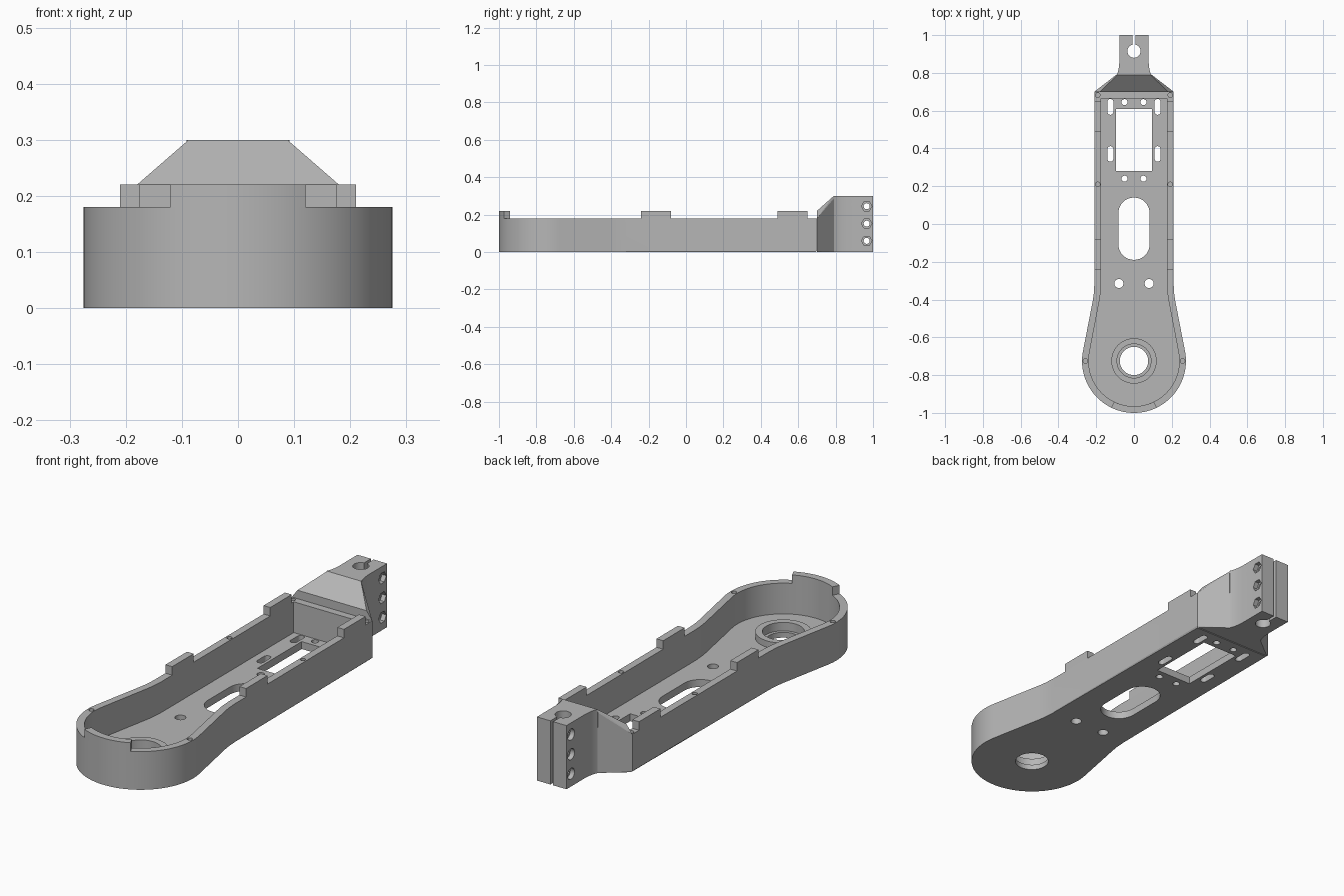
import bpy, bmesh
from math import sin, cos, pi, radians

if "Cube" in bpy.data.objects:
    bpy.data.objects.remove(bpy.data.objects["Cube"], do_unlink=True)

grey = bpy.data.materials.new("plain grey")
grey.use_nodes = True
grey.diffuse_color = (0.47, 0.47, 0.47, 1)
grey.node_tree.nodes["Principled BSDF"].inputs["Base Color"].default_value = grey.diffuse_color

PIVOT = -0.725      # centre of the round end
RIM, FLOOR, TAB = 0.18, 0.035, 0.22


def make(name, bm):
    bmesh.ops.recalc_face_normals(bm, faces=bm.faces)
    mesh = bpy.data.meshes.new(name)
    bm.to_mesh(mesh)
    bm.free()
    mesh.materials.append(grey)
    obj = bpy.data.objects.new(name, mesh)
    bpy.context.collection.objects.link(obj)
    return obj


def prism(bm, outline, low, high, axis="z"):
    """Extrude a flat outline; axis x takes (y, z) points."""
    def place(p, h):
        return (h, *p) if axis == "x" else (*p, h)
    bottom = [bm.verts.new(place(p, low)) for p in outline]
    top = [bm.verts.new(place(p, high)) for p in outline]
    base = bm.faces.new(bottom)
    bm.faces.new(top)
    n = len(outline)
    for i in range(n):
        j = (i + 1) % n
        bm.faces.new((bottom[i], bottom[j], top[j], top[i]))
    return base


def arc(cx, cy, r, start, end, steps):
    return [(cx + r * cos(radians(start + (end - start) * i / steps)),
             cy + r * sin(radians(start + (end - start) * i / steps))) for i in range(steps + 1)]


def circle(cx, cy, r, n=32):
    return arc(cx, cy, r, 0, 360 - 360 / n, n - 1)


def rect(x0, x1, y0, y1):
    return [(x0, y0), (x1, y0), (x1, y1), (x0, y1)]


def slot(cx, y0, y1, r):
    return arc(cx, y1 - r, r, 0, 180, 16) + arc(cx, y0 + r, r, 180, 360, 16)


def tray_outline(inset):
    """Round end blending into a straight arm."""
    blend = [(0.218, -0.405), (0.213, -0.37), (0.21, -0.32)]
    right = [(x - inset, y) for x, y in blend] + [(0.21 - inset, 0.7 - inset)]
    left = [(-x, y) for x, y in reversed(right)]
    return right + left + arc(0, PIVOT, 0.275 - inset, 169, 371, 64)


def cut(obj, bm):
    cutter = make("cutter", bm)
    cutter.hide_render = True
    mod = obj.modifiers.new("cut", "BOOLEAN")
    mod.operation, mod.solver, mod.object = "DIFFERENCE", "EXACT", cutter
    bpy.context.view_layer.objects.active = obj
    bpy.ops.object.modifier_apply(modifier=mod.name)
    bpy.data.objects.remove(cutter, do_unlink=True)


def smooth(obj):
    bpy.ops.object.select_all(action="DESELECT")
    obj.select_set(True)
    bpy.context.view_layer.objects.active = obj
    bpy.ops.object.shade_smooth_by_angle(angle=radians(25))


# Tray shell with a chamfered lower edge
bm = bmesh.new()
base = prism(bm, tray_outline(0), 0, RIM)
bmesh.ops.bevel(bm, geom=list(base.edges), offset=0.006, segments=1, affect="EDGES")
tray = make("tray", bm)

# Cavity
bm = bmesh.new()
prism(bm, tray_outline(0.035), FLOOR, RIM + 0.1)
cut(tray, bm)

# Floor openings and screw holes in the rim
bm = bmesh.new()
openings = [rect(-0.095, 0.095, 0.28, 0.61), slot(0, -0.19, 0.14, 0.083), circle(0, PIVOT, 0.09, 48)]
for s in (-1, 1):
    openings += [slot(s * 0.125, 0.578, 0.662, 0.016), slot(s * 0.125, 0.33, 0.412, 0.016),
                 circle(s * 0.05, 0.645, 0.016), circle(s * 0.05, 0.24, 0.016),
                 circle(s * 0.08, -0.315, 0.024)]
    for x, y in ((0.192, 0.682), (0.192, 0.21), (0.257, PIVOT)):
        prism(bm, circle(s * x, y, 0.012, 20), 0.1, RIM + 0.1)
for outline in openings:
    prism(bm, outline, -0.1, FLOOR + 0.05)
cut(tray, bm)
smooth(tray)

# Stepped bearing seat, turned around the pivot
profile = [(0.075, 0), (0.095, 0), (0.095, 0.02), (0.12, 0.02), (0.12, 0.065),
           (0.09, 0.065), (0.09, 0.025), (0.075, 0.025)]
bm = bmesh.new()
turns = 48
rings = [[bm.verts.new((r * cos(2 * pi * k / turns), PIVOT + r * sin(2 * pi * k / turns), z))
          for r, z in profile] for k in range(turns)]
for k in range(turns):
    a, b = rings[k], rings[(k + 1) % turns]
    for i in range(len(profile)):
        j = (i + 1) % len(profile)
        bm.faces.new((a[i], a[j], b[j], b[i]))
smooth(make("bearing_seat", bm))

# Raised locating tabs on the rim
for side, s in (("right", -1), ("left", 1)):
    for place, y0, y1 in (("middle", -0.24, -0.08), ("rear", 0.49, 0.65)):
        bm = bmesh.new()
        prism(bm, rect(s * 0.175, s * 0.21, y0, y1), RIM, TAB)
        make(f"{side}_{place}_tab", bm)
bm = bmesh.new()
prism(bm, arc(0, PIVOT, 0.275, 244, 296, 18) + arc(0, PIVOT, 0.24, 296, 244, 18), RIM, TAB)
smooth(make("front_tab", bm))

# Tapered shoulder between tray and clamp
bm = bmesh.new()
for s in (-1, 1):
    for x, y, z in ((0.204, 0.7, 0), (0.21, 0.7, 0.006), (0.21, 0.7, 0.18), (0.18, 0.7, TAB),
                    (0.09, 0.79, 0), (0.094, 0.79, 0.285), (0.088, 0.79, 0.3)):
        bm.verts.new((s * x, y, z))
bmesh.ops.convex_hull(bm, input=bm.verts)
bmesh.ops.dissolve_limit(bm, angle_limit=0.02, verts=bm.verts, edges=bm.edges)
make("shoulder", bm)

# Split clamp block
half = [(0.077, 1), (0.077, 0.86), (0.08, 0.83), (0.085, 0.805), (0.092, 0.79)]
bm = bmesh.new()
prism(bm, half + [(-x, y) for x, y in reversed(half)], 0, 0.3)
clamp = make("clamp_block", bm)

# Shaft bore, then the clamping gap
bm = bmesh.new()
prism(bm, circle(0, 0.915, 0.035), -0.1, 0.4)
cut(clamp, bm)
bm = bmesh.new()
prism(bm, rect(-0.007, 0.007, 0.92, 1.1), -0.1, 0.4)
cut(clamp, bm)

# Cross bolts with round head recesses on one side and hexagonal ones on the other
bolts, recesses = bmesh.new(), bmesh.new()
for z in (0.06, 0.152, 0.245):
    prism(bolts, circle(0.966, z, 0.016, 24), -0.2, 0.2, "x")
    prism(recesses, circle(0.966, z, 0.026, 24), -0.2, -0.055, "x")
    prism(recesses, circle(0.966, z, 0.028, 6), 0.055, 0.2, "x")
cut(clamp, bolts)
cut(clamp, recesses)
smooth(clamp)
